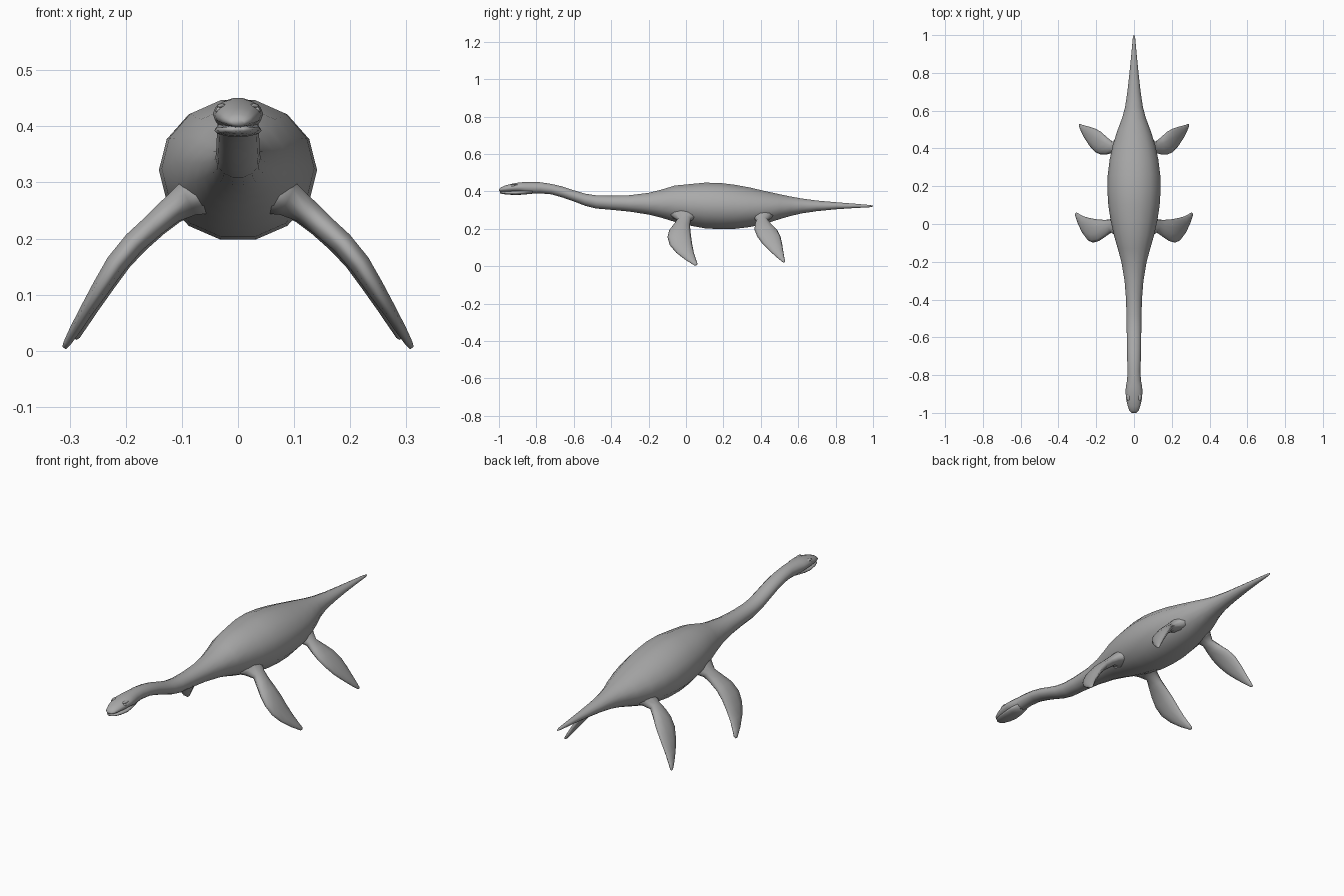
import bpy, bmesh, math
from mathutils import Vector

skin = bpy.data.materials.new("grey skin")
skin.diffuse_color = (0.4, 0.4, 0.4, 1)


def loft(name, rings):
    """Skin a list of equal-length point rings and cap both ends."""
    bm = bmesh.new()
    loops = [[bm.verts.new(p) for p in ring] for ring in rings]
    n = len(loops[0])
    for a, b in zip(loops, loops[1:]):
        for i in range(n):
            j = (i + 1) % n
            bm.faces.new((a[i], a[j], b[j], b[i]))
    bm.faces.new(loops[0])
    bm.faces.new(loops[-1])
    bmesh.ops.recalc_face_normals(bm, faces=bm.faces[:])
    mesh = bpy.data.meshes.new(name)
    bm.to_mesh(mesh)
    bm.free()
    mesh.materials.append(skin)
    mesh.shade_smooth()
    ob = bpy.data.objects.new(name, mesh)
    bpy.context.collection.objects.link(ob)
    return ob


def ellipse(n):
    return [(math.cos(2 * math.pi * i / n), math.sin(2 * math.pi * i / n)) for i in range(n)]


def trunk(name, stations, n=12):
    """Stations along y: (y, half width, bottom z, top z)."""
    return loft(name, [[(w * c, y, (lo + hi) / 2 + (hi - lo) / 2 * s) for c, s in ellipse(n)]
                       for y, w, lo, hi in stations])


# skull, neck, body and tail in one smooth skin
trunk("body", [
    (-1.0, .012, .402, .412), (-.99, .024, .399, .422), (-.965, .033, .397, .433),
    (-.93, .041, .397, .442), (-.89, .045, .395, .449), (-.86, .043, .389, .451),
    (-.83, .037, .387, .451), (-.78, .034, .389, .450), (-.72, .036, .384, .441),
    (-.66, .037, .367, .427), (-.60, .038, .346, .407), (-.54, .039, .323, .389),
    (-.48, .040, .308, .380), (-.40, .042, .301, .378), (-.30, .050, .291, .381),
    (-.20, .067, .275, .394), (-.13, .086, .257, .412), (-.06, .106, .235, .434),
    (.02, .124, .215, .442), (.10, .136, .200, .450), (.18, .141, .195, .449),
    (.26, .139, .197, .439), (.34, .129, .207, .424), (.42, .112, .224, .405),
    (.50, .086, .250, .387), (.56, .063, .268, .374), (.62, .047, .282, .363),
    (.70, .035, .294, .352), (.80, .024, .304, .343), (.90, .014, .311, .335),
    (.98, .007, .315, .328), (1.0, .002, .319, .324)], 14)

# lower jaw, parted from the skull by a narrow mouth line
trunk("lower_jaw", [
    (-.995, .012, .390, .398), (-.98, .026, .386, .402), (-.95, .036, .383, .403),
    (-.91, .042, .381, .404), (-.87, .040, .383, .410), (-.82, .030, .388, .415)])

# eyes and brows
for side, x in (("right", 1), ("left", -1)):
    for part, pos, size in (("eye", (.034, -.925, .428), (.006, .010, .007)),
                            ("brow", (.029, -.915, .436), (.009, .020, .005))):
        bpy.ops.mesh.primitive_uv_sphere_add(segments=12, ring_count=8, radius=1,
                                             location=(x * pos[0], pos[1], pos[2]))
        ob = bpy.context.object
        ob.name = f"{side}_{part}"
        ob.scale = size
        ob.data.materials.append(skin)
        ob.data.shade_smooth()


def flipper(name, stations, side):
    """Stations along the limb: (x, z, front y, back y, half thickness)."""
    rings = []
    for k, (x, z, y0, y1, t) in enumerate(stations):
        a, b = stations[max(k - 1, 0)], stations[min(k + 1, len(stations) - 1)]
        along = Vector((b[0] - a[0], 0, b[1] - a[1])).normalized()
        out = Vector((-along.z, 0, along.x))
        rings.append([])
        for c, s in ellipse(10):
            p = Vector((x, (y0 + y1) / 2 + c * (y1 - y0) / 2, z)) + out * (s * t)
            rings[-1].append((p.x * side, p.y, p.z))
    loft(name, rings)


front = [(.055, .285, -.10, .10, .045), (.090, .270, -.070, .055, .033),
         (.120, .250, -.045, .026, .025), (.150, .224, -.066, .022, .022),
         (.185, .193, -.090, .023, .021), (.217, .155, -.099, .028, .020),
         (.244, .113, -.087, .034, .017), (.270, .072, -.052, .042, .013),
         (.292, .035, -.004, .054, .010), (.305, .013, .032, .062, .007),
         (.310, .005, .045, .056, .004)]
rear = [(.050, .285, .32, .49, .045), (.085, .268, .355, .458, .030),
        (.115, .247, .376, .436, .022), (.145, .222, .368, .461, .020),
        (.175, .194, .367, .488, .019), (.205, .160, .380, .505, .017),
        (.232, .120, .409, .514, .015), (.257, .080, .449, .520, .012),
        (.276, .047, .486, .526, .009), (.287, .026, .512, .530, .006),
        (.290, .021, .519, .527, .003)]
for side, x in (("right", 1), ("left", -1)):
    flipper(f"{side}_front_flipper", front, x)
    flipper(f"{side}_rear_flipper", rear, x)
